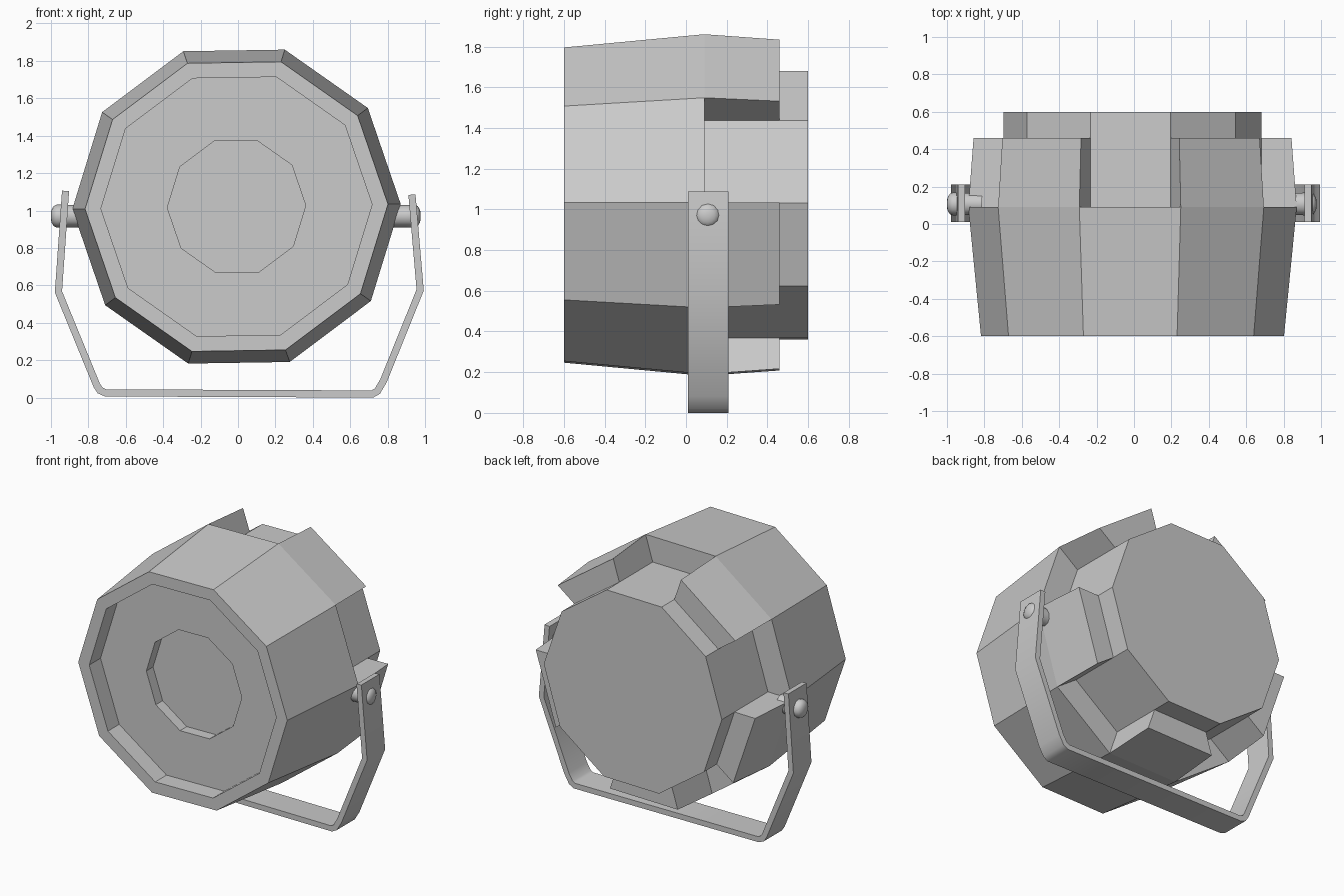
import bpy, bmesh
from math import cos, sin, pi, radians
from mathutils import Vector

if "Cube" in bpy.data.objects:
    bpy.data.objects.remove(bpy.data.objects["Cube"])

CX, CZ, N = -0.008, 1.021, 10


def finish(name, bm, smooth=False):
    bmesh.ops.recalc_face_normals(bm, faces=bm.faces)
    me = bpy.data.meshes.new(name)
    bm.to_mesh(me)
    bm.free()
    ob = bpy.data.objects.new(name, me)
    bpy.context.collection.objects.link(ob)
    if smooth:
        bpy.context.view_layer.objects.active = ob
        ob.select_set(True)
        bpy.ops.object.shade_smooth_by_angle(angle=radians(40))
        ob.select_set(False)
    return ob


def ring(bm, r, y):
    a = [radians(0.9) + 2 * pi * i / N for i in range(N)]
    return [bm.verts.new((CX + r * cos(t), y, CZ + r * sin(t))) for t in a]


def bridge(bm, a, b):
    n = len(a)
    for i in range(n):
        j = (i + 1) % n
        bm.faces.new((a[i], a[j], b[j], b[i]))


# Lamp housing: stepped recessed front, tapered shell, core with alternating fins
bm = bmesh.new()
front = [ring(bm, r, y) for r, y in
         [(0.37, -0.40), (0.37, -0.475), (0.725, -0.475), (0.725, -0.6), (0.81, -0.6), (0.878, 0.09)]]
bm.faces.new(front[0])
for a, b in zip(front, front[1:]):
    bridge(bm, a, b)
outer, fin = front[-1], ring(bm, 0.85, 0.46)
c0, c1, c2 = (ring(bm, 0.69, y) for y in (0.09, 0.46, 0.6))
for i in range(N):
    j = (i + 1) % N
    if i % 2:   # solid fin
        bm.faces.new((outer[i], outer[j], fin[j], fin[i]))
        bm.faces.new((fin[i], fin[j], c1[j], c1[i]))
        for k in (i, j):
            bm.faces.new((outer[k], fin[k], c1[k], c0[k]))
    else:       # open notch
        bm.faces.new((outer[i], outer[j], c0[j], c0[i]))
        bm.faces.new((c0[i], c0[j], c1[j], c1[i]))
bridge(bm, c1, c2)
bm.faces.new(c2)
finish("lamp_housing", bm)

# U-shaped bracket: flat bar following a centre line
path = [Vector(p) for p in
        [(-0.922, 1.105), (-0.96, 0.565), (-0.755, 0.065), (-0.737, 0.038), (-0.708, 0.025),
         (0.718, 0.019), (0.745, 0.034), (0.778, 0.09), (0.974, 0.575), (0.93, 1.085)]]
half, last = 0.019, len(path) - 1
bm = bmesh.new()
sections = []
for i, p in enumerate(path):
    d0 = (path[max(i, 1)] - path[max(i, 1) - 1]).normalized()
    d1 = (path[min(i, last - 1) + 1] - path[min(i, last - 1)]).normalized()
    d = (d0 + d1).normalized()
    n = Vector((-d.y, d.x)) * half / d.dot(d0)
    sections.append([bm.verts.new((p.x + s * n.x, y, p.y + s * n.y))
                     for s, y in ((-1, 0.01), (1, 0.01), (1, 0.21), (-1, 0.21))])
for a, b in zip(sections, sections[1:]):
    bridge(bm, a, b)
bm.faces.new(sections[0])
bm.faces.new(sections[-1])
finish("mounting_bracket", bm, True)

# Pivot bolts with rounded heads, one each side
profile = [(0.80, 0.06), (0.91, 0.06), (0.955, 0.062), (0.973, 0.054), (0.985, 0.034), (0.989, 0.012)]
for side, name in ((1, "right_pivot_bolt"), (-1, "left_pivot_bolt")):
    bm = bmesh.new()
    loops = [[bm.verts.new((side * x - 0.012, 0.107 + r * cos(2 * pi * k / 12), 0.97 + r * sin(2 * pi * k / 12)))
              for k in range(12)] for x, r in profile]
    for a, b in zip(loops, loops[1:]):
        bridge(bm, a, b)
    bm.faces.new(loops[0])
    bm.faces.new(loops[-1])
    finish(name, bm, True)
